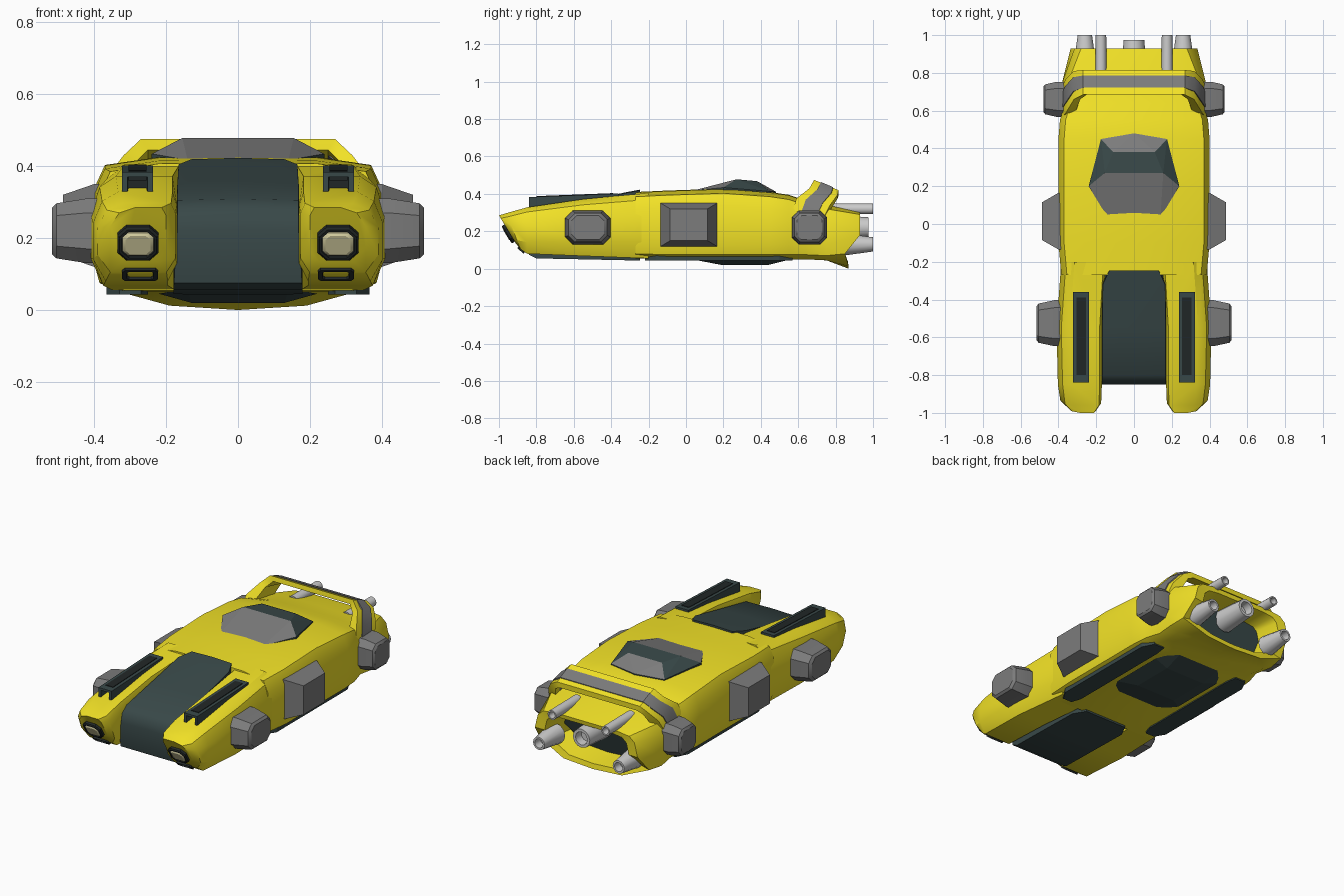
import bpy, bmesh, math
from mathutils import Vector

if "Cube" in bpy.data.objects:
    bpy.data.objects.remove(bpy.data.objects["Cube"])


def material(name, col):
    m = bpy.data.materials.new(name)
    m.diffuse_color = (*col, 1)
    m.use_nodes = True
    m.node_tree.nodes["Principled BSDF"].inputs["Base Color"].default_value = m.diffuse_color
    return m


YELLOW = material("yellow_paint", (0.9, 0.77, 0.02))
DARK = material("dark_panel", (0.04, 0.065, 0.065))
BLACK = material("black_recess", (0.015, 0.02, 0.02))
GREY = material("mid_grey", (0.2, 0.2, 0.2))
CREAM = material("lamp_glass", (0.75, 0.7, 0.4))


def finish(name, bm, mats, angle):
    bmesh.ops.recalc_face_normals(bm, faces=bm.faces)
    me = bpy.data.meshes.new(name)
    bm.to_mesh(me)
    bm.free()
    for m in mats:
        if m:
            me.materials.append(m)
    if angle:
        me.shade_smooth()
        me.set_sharp_from_angle(angle=math.radians(angle))
    ob = bpy.data.objects.new(name, me)
    bpy.context.collection.objects.link(ob)
    return ob


def loft(name, rings, mat=None, angle=0, end_mat=None):
    """Skin a row of equal-length rings and cap both ends."""
    bm = bmesh.new()
    vs = [[bm.verts.new(p) for p in r] for r in rings]
    n = len(vs[0])
    for a, b in zip(vs, vs[1:]):
        for i in range(n):
            j = (i + 1) % n
            bm.faces.new((a[i], a[j], b[j], b[i]))
    bm.faces.new(vs[0])
    f = bm.faces.new(vs[-1])
    if end_mat:
        f.material_index = 1
    return finish(name, bm, [mat, end_mat], angle)


def hull(name, pts, mats, pick=None):
    """Convex solid around points, mirrored in x."""
    bm = bmesh.new()
    for x, y, z in pts:
        for sx in ((1, -1) if x else (1,)):
            bm.verts.new((x * sx, y, z))
    bmesh.ops.convex_hull(bm, input=bm.verts)
    bmesh.ops.recalc_face_normals(bm, faces=bm.faces)
    bm.normal_update()
    for f in bm.faces:
        if pick and pick(f):
            f.material_index = 1
    return finish(name, bm, mats, 0)


def octagon(hx, hy, c):
    return [(hx, -hy + c), (hx, hy - c), (hx - c, hy), (-hx + c, hy),
            (-hx, hy - c), (-hx, -hy + c), (-hx + c, -hy), (hx - c, -hy)]


def mirror_ring(half):
    return half + [(-x, y, z) for x, y, z in reversed(half[1:-1])]


# main hull, hollow at the rear
def section(y, w, zt, zb):
    return mirror_ring([(0, y, zt), (0.22, y, zt - 0.003), (w - 0.03, y, zt - 0.025),
                        (w, y, zt - 0.09), (w, y, zb + 0.08), (w - 0.015, y, zb + 0.025),
                        (w - 0.07, y, zb), (0, y, zb)])


tail = mirror_ring([(0, .93, .30), (.2, .93, .30), (.28, .93, .29), (.315, .93, .26),
                    (.335, .93, .18), (.355, .85, .08), (.19, .87, .012), (0, .87, 0)])


def shrink(ring, k, dy):
    return [(x * k, y + dy, 0.165 + (z - 0.165) * k) for x, y, z in ring]


rings = [section(*s) for s in ((-.27, .385, .41, .055), (-.1, .4, .418, .05),
                               (.2, .4, .428, .05), (.45, .4, .41, .05),
                               (.55, .392, .395, .05), (.64, .365, .365, .05),
                               (.75, .38, .345, .045))]
rings += [tail, shrink(tail, .82, -.005), shrink(tail, .72, -.14)]
loft("main_hull", rings, YELLOW, 35, DARK)

# dark hood between the prongs
hood = []
for y, wt, wb, zt, zb in ((-.85, .168, .175, .22, .13), (-.84, .168, .178, .27, .075),
                          (-.8, .168, .18, .305, .055), (-.55, .168, .18, .355, .05),
                          (-.32, .165, .18, .405, .045), (-.245, .13, .14, .419, .043)):
    hood.append(mirror_ring([(0, y, zt + .004), (wt, y, zt), (wb, y, (zt + zb) / 2),
                             (wb, y, zb), (0, y, zb)]))
loft("hood_panel", hood, DARK, 40)

# canopy, grey front and rear windows
hull("canopy", [(.14, .035, .417), (.14, .035, .38), (.24, .2, .434), (.24, .2, .38),
                (.175, .45, .413), (.175, .45, .38), (0, .48, .412), (0, .48, .38),
                (.155, .27, .478), (.11, .38, .468)], [DARK, GREY],
     lambda f: f.normal.z > .5 and (f.normal.y < -.1 or
                                    (f.normal.y > .3 and abs(f.normal.x) < .35)))

# belly dome
hull("belly_dome", [(.14, -.02, .06), (.22, .12, .045), (.22, .45, .045), (.14, .6, .06),
                    (.13, .19, .02), (.13, .44, .02)], [DARK])


# roll bar: loft of slanted plates, with a narrower grey stripe on top
def bar_ring(x, xin, front, back, inner, t0, t1, lift):
    f, b = Vector(front), Vector(back)
    p, q = f.lerp(b, t0), f.lerp(b, t1)
    out = 0 if x < 0.28 else lift
    return [(x + out, p.x, p.y + lift), (x + out, q.x, q.y + lift),
            (xin, q.x, q.y - inner), (xin, p.x, p.y - inner)]


def bar(name, t0, t1, lift, mat):
    half = [bar_ring(*a, t0, t1, lift) for a in
            ((.375, .32, (.57, .31), (.74, .28), .03), (.36, .31, (.59, .375), (.77, .34), .03),
             (.318, .285, (.66, .43), (.81, .395), .02), (.27, .25, (.685, .475), (.815, .42), .03))]
    rs = half + [[(-x, y, z) for x, y, z in r] for r in reversed(half)]
    loft(name, rs, mat, 30)


bar("roll_bar", 0, 1, 0, YELLOW)
bar("roll_bar_stripe", .28, .78, .004, GREY)

# centre exhaust and paired exhausts
def exhaust(name, x, z, y0, y1, r0, r1):
    rs = []
    for y, r in ((y0, r0), (y1, r1), (y1, r1 * .7), (y1 - .05, r1 * .65)):
        rs.append([(x + r * math.cos(a * math.pi / 6), y, z + r * math.sin(a * math.pi / 6))
                   for a in range(12)])
    loft(name, rs, None, 35)


exhaust("centre_exhaust", 0, .22, .78, .975, .068, .055)

for s, side in ((1, "right"), (-1, "left")):
    # front prongs
    rs = []
    for yt, yb, xi, xo, zt, zb in ((-1, -.91, .2, .355, .285, .135),
                                   (-.96, -.885, .174, .39, .297, .105),
                                   (-.85, -.85, .17, .403, .328, .08),
                                   (-.55, -.55, .17, .41, .372, .068),
                                   (-.2, -.2, .15, .385, .405, .055)):
        h = zt - zb
        prof = [(xi + .012, zt), (xo - .07, zt), (xo - .025, zt - .1 * h), (xo, zt - .35 * h),
                (xo, zb + .25 * h), (xo - .035, zb), (xi + .025, zb), (xi, zb + .2 * h),
                (xi, zt - .15 * h)]
        rs.append([(s * x, yt + (yb - yt) * (zt - z) / h, z) for x, z in prof])
    loft(side + "_prong", rs, YELLOW, 35)

    # headlights and lower vents lie on the sloping prong noses
    def nose_plate(name, c, u, n, hx, hu, ch, levels, mat):
        loft(name, [[Vector(c) + Vector((px * k, 0, 0)) + Vector(u) * (py * k) + Vector(n) * d
                     for px, py in octagon(hx, hu, ch)] for k, d in levels], mat, 30)

    u, n = (0, -.514, .857), (0, -.857, -.514)
    c = (s * .278, -.944, .19)
    nose_plate(side + "_lamp_rim", c, u, n, .057, .054, .025,
               ((1, -.03), (1, .012), (.9, .018), (.78, .018), (.76, .008)), BLACK)
    nose_plate(side + "_lamp", c, u, n, .043, .037, .015, ((1, 0), (1, .014), (.8, .02)), CREAM)
    nose_plate(side + "_lower_vent", (s * .272, -.88, .101), (0, -.75, .66), (0, -.66, -.75),
               .05, .022, .008, ((1, -.02), (1, .008), (.75, .008), (.7, -.005)), BLACK)

    # long intake on each prong with open front
    def box(y, x0, x1, z0, z1):
        return [(s * x0, y, z0), (s * x1, y, z0), (s * x1, y, z1), (s * x0, y, z1)]

    loft(side + "_intake", [box(-.36, .237, .322, .36, .402), box(-.84, .237, .322, .31, .383),
                            box(-.84, .252, .307, .324, .37), box(-.77, .255, .304, .33, .37)],
         DARK, 0, BLACK)
    loft(side + "_intake_inlay", [box(-.39, .255, .304, .38, .404),
                                  box(-.8, .255, .304, .36, .388)], BLACK)

    # belly strips
    loft(side + "_belly_strip", [box(-.22, .27, .33, .043, .08), box(-.16, .25, .365, .043, .09),
                                 box(.5, .25, .365, .043, .09), box(.57, .26, .33, .043, .08)], DARK)

    # side pods: octagonal front and rear, rectangular middle
    for nm, y, z, hy, hz, ch, lev in (
            ("front_pod", -.525, .22, .122, .09, .04, ((.34, 1), (.42, 1), (.505, .85), (.517, .72))),
            ("rear_pod", .66, .22, .093, .09, .035, ((.32, 1), (.41, 1), (.47, .85), (.48, .72)))):
        loft(side + "_" + nm, [[(s * x, y + a * k, z + b * k) for a, b in octagon(hy, hz, ch)]
                               for x, k in lev], GREY, 30)
    loft(side + "_middle_pod", [[(s * x, .015 + a * hy, .235 + b * hz) for a, b in
                                 ((1, -1), (1, 1), (-1, 1), (-1, -1))]
                                for x, hy, hz in ((.36, .15, .115), (.4, .15, .115),
                                                  (.487, .1, .085))], GREY)

    # exhausts
    exhaust(side + "_upper_exhaust", s * .175, .32, .76, 1, .03, .028)
    exhaust(side + "_lower_exhaust", s * .26, .13, .84, 1, .06, .038)
